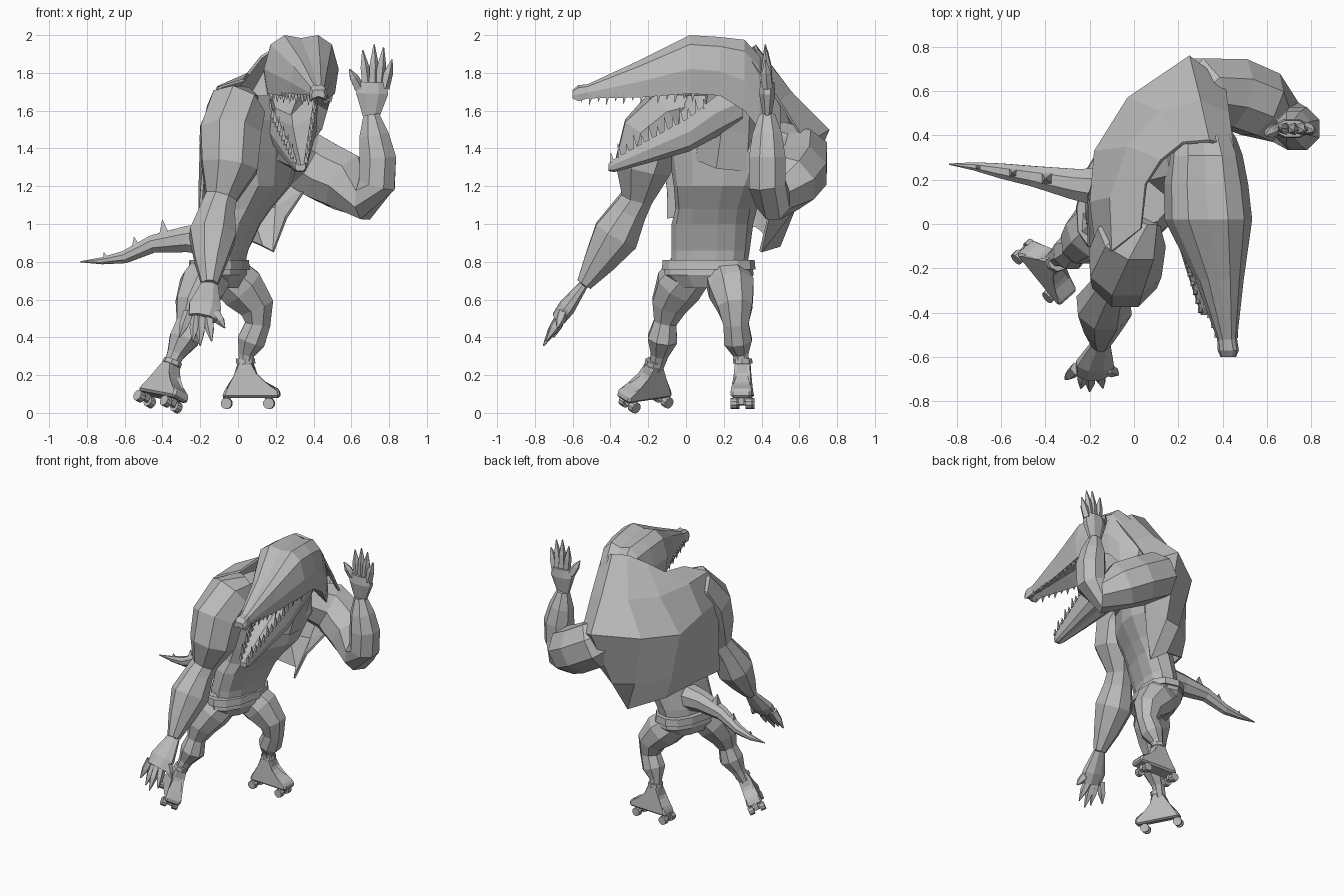
import bpy, bmesh, math
from mathutils import Vector, Matrix

cube = bpy.data.objects.get("Cube")
if cube:
    bpy.data.objects.remove(cube, do_unlink=True)

grey = bpy.data.materials.new("plain grey")
grey.use_nodes = True
grey.diffuse_color = (0.5, 0.5, 0.5, 1)
grey.node_tree.nodes["Principled BSDF"].inputs["Base Color"].default_value = (0.5, 0.5, 0.5, 1)


def finish(name, bm, matrix=None):
    bmesh.ops.recalc_face_normals(bm, faces=bm.faces)
    mesh = bpy.data.meshes.new(name)
    bm.to_mesh(mesh)
    bm.free()
    mesh.materials.append(grey)
    obj = bpy.data.objects.new(name, mesh)
    bpy.context.collection.objects.link(obj)
    if matrix:
        obj.matrix_world = matrix
    return obj


def loft(name, lofts, closed=True):
    """Bridge each list of rings into one skin, all in a single object."""
    bm = bmesh.new()
    for rings in lofts:
        rows = [[bm.verts.new(p) for p in ring] for ring in rings]
        n = len(rows[0])
        for a, b in zip(rows, rows[1:]):
            for i in range(n if closed else n - 1):
                j = (i + 1) % n
                bm.faces.new((a[i], a[j], b[j], b[i]))
        if closed:
            bm.faces.new(rows[0])
            bm.faces.new(rows[-1])
    return finish(name, bm)


def tube(path, n=8, flat=1.0):
    """Rings around a path of (x, y, z, radius)."""
    pts = [Vector(p[:3]) for p in path]
    rings = []
    for i, p in enumerate(pts):
        t = (pts[min(i + 1, len(pts) - 1)] - pts[max(i - 1, 0)]).normalized()
        u = t.cross(Vector((0, 1, 0))).normalized()
        v = t.cross(u)
        r = path[i][3]
        rings.append([p + r * (math.cos(a) * u + flat * math.sin(a) * v)
                      for a in (2 * math.pi * (k + 0.5) / n for k in range(n))])
    return rings


def spike(base, tip, r, n=4):
    return tube([(*base, r), (*tip, r * 0.08)], n)


# Torso, twisting from the hips up to the shoulders
def body_ring(x, y, z, half_side, half_depth, twist, n=12):
    s = Vector((math.sin(twist), math.cos(twist), 0))
    f = Vector((s.y, -s.x, 0))

    def soft(c):
        return math.copysign(abs(c) ** 0.8, c)
    return [Vector((x, y, z)) + s * half_side * soft(math.cos(a)) + f * half_depth * soft(math.sin(a))
            for a in (2 * math.pi * (k + 0.5) / n for k in range(n))]


loft("torso", [[body_ring(*r) for r in (
    (-.10, .12, .74, .20, .12, .25), (-.08, .13, .86, .21, .12, .3),
    (-.03, .14, 1.0, .22, .13, .35), (.01, .16, 1.08, .22, .145, .4),
    (.07, .19, 1.2, .26, .18, .45), (.09, .22, 1.38, .33, .19, .5),
    (.1, .2, 1.55, .31, .16, .5), (.11, .18, 1.68, .2, .1, .5))]])
loft("shorts_waist", [[body_ring(*r) for r in (
    (-.1, .12, .66, .16, .1, .25), (-.1, .12, .73, .24, .14, .25), (-.1, .12, .78, .235, .135, .25))]])
loft("belt", [[body_ring(*r) for r in (
    (-.1, .12, .76, .25, .15, .25), (-.1, .12, .81, .245, .145, .25))]])

# Open vest over the hunched back: hem, undercut, broad edge, slope, collar
vest = loft("vest", [[
    [(.26, .44, 1.03), (.19, .4, .85), (.13, .5, .88), (-.1, .38, .98), (-.21, .13, 1.05), (-.21, -.1, 1.03)],
    [(.36, .54, 1.18), (.2, .58, 1.08), (.05, .53, 1.1), (-.14, .37, 1.13), (-.21, .12, 1.15), (-.2, -.1, 1.17)],
    [(.41, .64, 1.43), (.25, .76, 1.5), (-.03, .57, 1.47), (-.18, .33, 1.45), (-.2, .1, 1.52), (-.17, -.14, 1.52)],
    [(.43, .5, 1.65), (.3, .56, 1.7), (.12, .51, 1.7), (-.03, .35, 1.7), (-.11, .12, 1.73), (-.1, -.12, 1.73)],
    [(.45, .35, 1.86), (.34, .38, 1.93), (.22, .37, 1.95), (.12, .29, 1.89), (.05, .18, 1.8), (.03, -.02, 1.77)],
]], closed=False)
vest.modifiers.new("cloth", "SOLIDIFY").thickness = 0.015


# Head: cross-sections of (y, centre x, half width, top z, bottom z), hollow towards the mouth
SHAPE = ((0, .25), (-.9, 0), (-1, .42), (-.82, .84), (-.45, 1), (0, .95), (.45, 1), (.82, .84), (1, .42), (.9, 0))


def head_ring(y, cx, hw, top, bottom, flip=False):
    return [(cx + hw * u, y, bottom + (top - bottom) * (1 - v if flip else v)) for u, v in SHAPE]


loft("head_and_upper_jaw", [[head_ring(*r) for r in (
    (-.6, .425, .035, 1.71, 1.665), (-.57, .425, .048, 1.735, 1.65), (-.52, .42, .045, 1.74, 1.665),
    (-.25, .385, .11, 1.865, 1.67), (.02, .335, .198, 2.0, 1.69),
    (.18, .325, .19, 1.99, 1.68), (.31, .32, .17, 1.975, 1.6), (.39, .31, .15, 1.89, 1.5), (.5, .28, .11, 1.65, 1.42))]])
loft("lower_jaw", [[head_ring(*r, True) for r in (
    (-.41, .33, .028, 1.32, 1.28), (-.38, .33, .038, 1.345, 1.275), (-.19, .31, .08, 1.45, 1.325),
    (.02, .29, .125, 1.565, 1.385), (.16, .28, .14, 1.68, 1.46), (.3, .28, .14, 1.73, 1.54))]])
loft("neck", [tube([(.12, .24, 1.35, .21), (.19, .26, 1.55, .19), (.29, .28, 1.78, .16)])])


# Rows of teeth between two ends of a gum line
def tooth_row(start, end, count, height, r):
    a, b = Vector(start), Vector(end)
    row = []
    for i in range(count):
        p = a.lerp(b, i / (count - 1))
        h = height * (0.8 + 0.4 * (i % 2))
        row.append(spike(p, p + Vector((0, -abs(h) * 0.15, h)), r))
    return row


loft("upper_teeth", tooth_row((.455, -.55, 1.68), (.495, .04, 1.7), 14, -.045, .015)
     + tooth_row((.39, -.55, 1.68), (.175, .04, 1.7), 14, -.045, .015))
loft("lower_teeth", tooth_row((.3, -.39, 1.325), (.16, .1, 1.61), 13, .065, .016)
     + tooth_row((.36, -.39, 1.325), (.405, .1, 1.61), 13, .065, .016))

# Arms
loft("right_arm", [tube([
    (.04, .04, 1.66, .08), (-.01, -.06, 1.61, .16), (-.04, -.18, 1.47, .175), (-.045, -.23, 1.3, .16),
    (-.09, -.26, 1.14, .09), (-.11, -.3, 1.07, .1), (-.135, -.37, .94, .132),
    (-.145, -.46, .8, .09), (-.15, -.54, .68, .045)])])
loft("left_arm", [tube([
    (.2, .48, 1.42, .13), (.33, .6, 1.35, .17), (.45, .59, 1.28, .17), (.57, .54, 1.22, .165),
    (.68, .46, 1.13, .115), (.735, .43, 1.21, .105), (.74, .43, 1.35, .105),
    (.72, .43, 1.47, .085), (.705, .43, 1.58, .045)])])


# Hands: a flat palm, four fingers and a thumb
def hand(name, wrist, palm, tips):
    w, p = Vector(wrist), Vector(palm)
    d = p - w
    parts = [tube([(*w, .048), (*(w + d * .5), .07), (*p, .092), (*(p + d * .5), .08)], 8, .5)]
    for tip in tips:
        t = Vector(tip)
        base = p + d * .25
        base.x += (t.x - p.x) * .58
        mid = base.lerp(t, .55)
        parts.append(tube([(*base, .03), (*mid, .026), (*t, .004)], 5))
    loft(name, parts)


hand("right_hand", (-.15, -.54, .68), (-.175, -.63, .56),
     [(-.31, -.7, .4), (-.24, -.74, .38), (-.2, -.755, .355), (-.14, -.74, .38), (-.07, -.68, .45)])
hand("left_hand", (.705, .43, 1.57), (.71, .43, 1.69),
     [(.59, .4, 1.82), (.66, .43, 1.92), (.72, .42, 1.95), (.77, .42, 1.935), (.815, .42, 1.87)])

# Legs
loft("right_leg", [tube([
    (-.13, .03, .76, .12), (-.19, -.04, .67, .13), (-.24, -.09, .57, .1), (-.265, -.11, .48, .065),
    (-.285, -.125, .39, .085), (-.33, -.14, .31, .05), (-.365, -.16, .23, .038)])])
loft("left_leg", [tube([
    (-.07, .21, .74, .12), (.02, .24, .66, .13), (.1, .26, .56, .1), (.105, .265, .47, .072),
    (.07, .275, .38, .08), (.045, .29, .31, .045), (.04, .3, .23, .038)])])

# Tail with a row of spikes
loft("tail", [tube([
    (-.1, .16, .92, .1), (-.27, .18, .92, .075), (-.45, .215, .895, .05),
    (-.6, .24, .825, .036), (-.72, .26, .805, .02), (-.835, .27, .8, .003)])])
loft("tail_spikes", [spike((x, y, z), (x - .01, y, z + h), r) for x, y, z, h, r in (
    (-.39, .205, .94, .08, .04), (-.54, .23, .87, .06, .035), (-.7, .255, .815, .035, .02))])


# Roller skates, modelled pointing along +x and then placed
PROFILE = ((-.125, .08), (-.105, .13), (-.05, .19), (-.038, .28), (.042, .27), (.05, .2), (.1, .155), (.18, .125), (.185, .08))


def skate(side, x, y, z, heading, pitch, roll):
    place = (Matrix.Translation((x, y, z)) @ Matrix.Rotation(heading, 4, "Z")
             @ Matrix.Rotation(pitch, 4, "Y") @ Matrix.Rotation(roll, 4, "X"))
    bm = bmesh.new()
    rows = [[bm.verts.new((px, s * (.055 if pz < .16 else .04), pz)) for px, pz in PROFILE] for s in (-1, 1)]
    for i in range(len(PROFILE)):
        j = (i + 1) % len(PROFILE)
        bm.faces.new((rows[0][i], rows[0][j], rows[1][j], rows[1][i]))
    for row in rows:
        bm.faces.new(row)
    bmesh.ops.bevel(bm, geom=bm.edges[:], offset=.012, segments=1, affect="EDGES")
    finish(side + "_boot", bm, place)
    bm = bmesh.new()
    bmesh.ops.create_cone(bm, cap_ends=True, segments=8, radius1=.052, radius2=.05, depth=.025,
                          matrix=Matrix.Translation((0, 0, .275)))
    finish(side + "_boot_cuff", bm, place)
    bm = bmesh.new()
    turn = Matrix.Rotation(math.pi / 2, 4, "X")
    for wx in (-.1, .125):
        bmesh.ops.create_cone(bm, cap_ends=True, segments=6, radius1=.012, radius2=.012, depth=.1,
                              matrix=Matrix.Translation((wx, 0, .05)) @ turn)
        bmesh.ops.create_cube(bm, size=1, matrix=Matrix.Translation((wx, 0, .07)) @ Matrix.Diagonal((.04, .03, .05, 1)))
        for wy in (-.04, .04):
            bmesh.ops.create_cone(bm, cap_ends=True, segments=10, radius1=.03, radius2=.03, depth=.035,
                                  matrix=Matrix.Translation((wx, wy, .05)) @ turn)
    finish(side + "_wheels", bm, place)


skate("left", .04, .3, 0, -.05, 0, 0)
skate("right", -.45, -.21, .015, -.89, .12, -.4)
